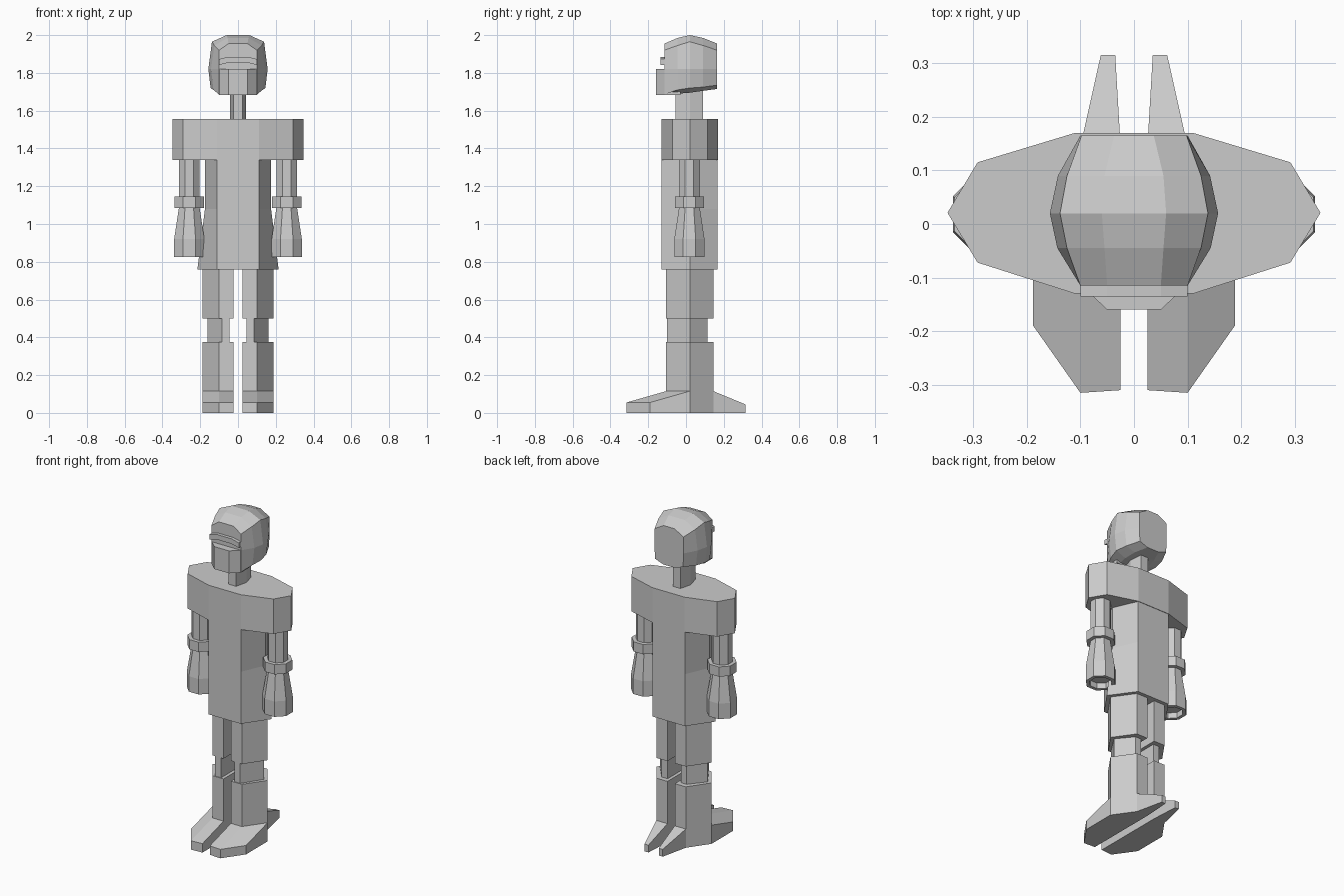
import bpy, bmesh, math

if "Cube" in bpy.data.objects:
    bpy.data.objects.remove(bpy.data.objects["Cube"])


def finish(name, bm):
    bmesh.ops.recalc_face_normals(bm, faces=bm.faces)
    me = bpy.data.meshes.new(name)
    bm.to_mesh(me)
    bm.free()
    ob = bpy.data.objects.new(name, me)
    bpy.context.collection.objects.link(ob)
    return ob


def loft(name, rings):
    """Skin a stack of closed rings (same point count) and cap both ends."""
    bm = bmesh.new()
    vs = [[bm.verts.new(p) for p in r] for r in rings]
    n = len(vs[0])
    for a, b in zip(vs, vs[1:]):
        for i in range(n):
            j = (i + 1) % n
            bm.faces.new((a[i], a[j], b[j], b[i]))
    bm.faces.new(vs[0])
    bm.faces.new(vs[-1])
    return finish(name, bm)


def hull(name, pts):
    bm = bmesh.new()
    for p in pts:
        bm.verts.new(p)
    bmesh.ops.convex_hull(bm, input=bm.verts)
    bmesh.ops.dissolve_limit(bm, angle_limit=0.02, verts=bm.verts, edges=bm.edges)
    return finish(name, bm)


def at(outline, z):
    return [(x, y, z) for x, y in outline]


def sym(half):
    """Close a right-hand half outline with its mirror image."""
    return half + [(-x, y) for x, y in reversed(half)]


def ngon(cx, cy, r, z, n=8):
    a = [math.tau * (i + 0.5) / n for i in range(n)]
    k = r / math.cos(math.pi / n)
    return [(cx + k * math.cos(t), cy + k * math.sin(t), z) for t in a]


# torso, flaring at the hem
def waist(w):
    return sym([(0.11, -0.13), (w, 0.02), (0.11, 0.167)])


loft("torso", [at(waist(w), z) for w, z in ((0.215, 0.76), (0.175, 1.08), (0.175, 1.34))])

# shoulder block
shoulder = sym([(0.11, -0.13), (0.292, -0.072), (0.348, 0.021), (0.292, 0.115), (0.11, 0.17)])
loft("shoulders", [at(shoulder, 1.34), at(shoulder, 1.555)])

# neck
neck = sym([(0.025, -0.055), (0.043, 0.02), (0.025, 0.09)])
loft("neck", [at(neck, 1.55), at(neck, 1.72)])

# skull: cross-sections from front to back
sections = [
    (-0.115, [(0.06, 1.685), (0.1, 1.685), (0.1, 1.82), (0.1, 1.92), (0.05, 1.955)]),
    (-0.045, [(0.07, 1.69), (0.13, 1.71), (0.143, 1.82), (0.125, 1.945), (0.055, 1.985)]),
    (0.02, [(0.08, 1.695), (0.145, 1.72), (0.157, 1.82), (0.138, 1.965), (0.06, 2.0)]),
    (0.09, [(0.07, 1.705), (0.13, 1.725), (0.142, 1.82), (0.125, 1.945), (0.055, 1.985)]),
    (0.165, [(0.04, 1.715), (0.095, 1.735), (0.1, 1.82), (0.098, 1.92), (0.037, 1.955)]),
]
loft("skull", [[(x, y, z) for x, z in sym(half)] for y, half in sections])

# jaw
jaw = sym([(0.05, -0.16), (0.1, -0.113), (0.1, -0.03)])
loft("jaw", [at(jaw, 1.682), at(jaw, 1.82)])

# arched visor strip
arch = [(-0.1, 0), (-0.05, 0.012), (0.05, 0.012), (0.1, 0)]
loft("visor", [[(x, -0.11, 1.842 + h), (x, -0.135, 1.842 + h),
                (x, -0.135, 1.873 + h), (x, -0.11, 1.873 + h)] for x, h in arch])

for side, s in (("left", 1), ("right", -1)):
    # arm, cuff and flared hollow-ended hand
    cx, cy = 0.258 * s, 0.018
    loft(side + "_upper_arm", [ngon(cx, cy, 0.055, 1.145), ngon(cx, cy, 0.055, 1.35)])
    loft(side + "_cuff", [ngon(cx, cy, 0.077, 1.085), ngon(cx, cy, 0.077, 1.145)])
    loft(side + "_hand", [ngon(cx, cy, r, z) for r, z in
                          ((0.055, 1.085), (0.08, 0.92), (0.08, 0.825), (0.06, 0.825), (0.06, 0.86))])

    # leg segments with a flat inner side
    leg = [(x * s, y) for x, y in
           ((0.025, -0.105), (0.1, -0.105), (0.188, 0.02), (0.1, 0.145), (0.025, 0.145))]
    knee = [(x * s, y) for x, y in
            ((0.045, -0.1), (0.085, -0.1), (0.162, 0.02), (0.085, 0.115), (0.045, 0.115))]
    loft(side + "_thigh", [at(leg, 0.5), at(leg, 0.76)])
    loft(side + "_knee", [at(knee, 0.375), at(knee, 0.5)])
    loft(side + "_shin", [at(leg, 0.115), at(leg, 0.375)])

    # foot with a sloping toe
    toe = [(0.025 * s, -0.31), (0.1 * s, -0.315), (0.188 * s, -0.19)]
    hull(side + "_foot", at(leg, 0) + at(leg, 0.115) + at(toe, 0) + at(toe, 0.055))

    # tapering heel spur
    loft(side + "_heel_spur", [[(a * s, y, 0), (b * s, y, 0), (b * s, y, h), (a * s, y, h)]
                               for y, a, b, h in ((0.145, 0.025, 0.1, 0.115), (0.315, 0.035, 0.062, 0.045))])
